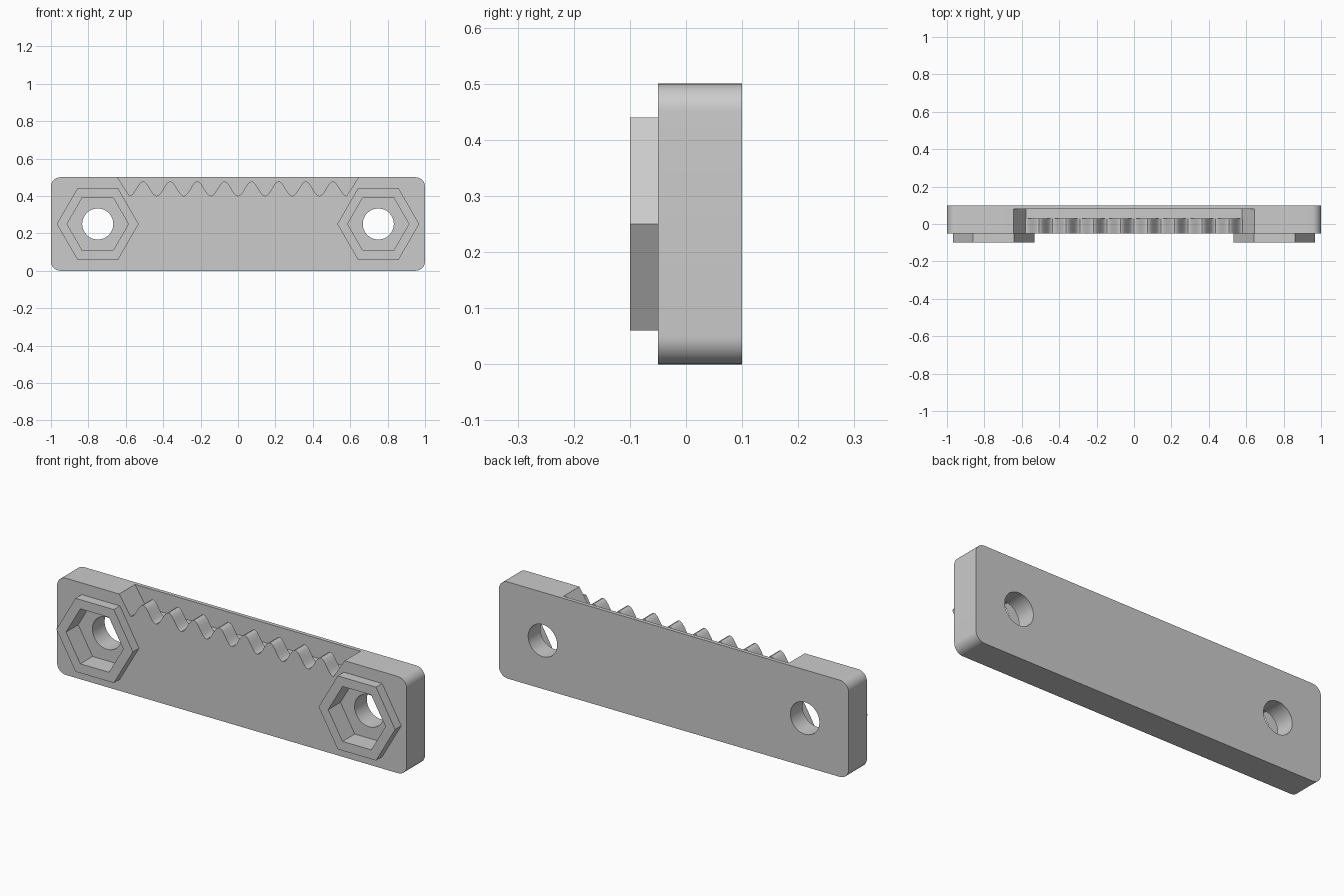
import bpy
import bmesh
import math

cube = bpy.data.objects.get("Cube")
if cube:
    bpy.data.objects.remove(cube, do_unlink=True)

grey = bpy.data.materials.new("light grey")
grey.use_nodes = True
colour = (0.6, 0.6, 0.6, 1)
grey.diffuse_color = colour
grey.node_tree.nodes["Principled BSDF"].inputs["Base Color"].default_value = colour


def prism(name, outline, y0, y1):
    """Extrude an x-z outline from y0 to y1."""
    bm = bmesh.new()
    face = bm.faces.new([bm.verts.new((x, y0, z)) for x, z in outline])
    new = bmesh.ops.extrude_face_region(bm, geom=[face])["geom"]
    moved = [v for v in new if isinstance(v, bmesh.types.BMVert)]
    bmesh.ops.translate(bm, verts=moved, vec=(0, y1 - y0, 0))
    bmesh.ops.recalc_face_normals(bm, faces=bm.faces)
    mesh = bpy.data.meshes.new(name)
    bm.to_mesh(mesh)
    bm.free()
    mesh.materials.append(grey)
    obj = bpy.data.objects.new(name, mesh)
    bpy.context.collection.objects.link(obj)
    return obj


def ring(cx, cz, radius, sides):
    steps = [math.tau * i / sides for i in range(sides)]
    return [(cx + radius * math.cos(a), cz + radius * math.sin(a)) for a in steps]


def combine(target, tool, operation):
    """Apply a boolean and remove the tool."""
    tool.hide_render = True
    mod = target.modifiers.new("boolean", "BOOLEAN")
    mod.operation = operation
    mod.solver = "EXACT"
    mod.object = tool
    bpy.context.view_layer.objects.active = target
    bpy.ops.object.modifier_apply(modifier=mod.name)
    bpy.data.objects.remove(tool, do_unlink=True)


# Plate with rounded corners
R, SEG, MID = 0.05, 10, 0.25
outline = []
for k, (sx, sz) in enumerate([(1, 1), (-1, 1), (-1, -1), (1, -1)]):
    for i in range(SEG + 1):
        a = (k + i / SEG) * math.pi / 2
        outline.append((sx * (1 - R) + R * math.cos(a),
                        MID + sz * (MID - R) + R * math.sin(a)))
plate = prism("rack_plate", outline, -0.05, 0.1)

# Slot behind the teeth, with sloped ends
HALF, ROOT, TIP, SLOPE = 0.58, 0.4, 0.478, 0.65


def end_x(z):
    return HALF + (z - ROOT) * SLOPE


floor, above = ROOT - 0.002, 0.6
slot = [(-end_x(above), above), (-end_x(floor), floor),
        (end_x(floor), floor), (end_x(above), above)]
combine(plate, prism("slot_cutter", slot, 0.03, 0.08), "DIFFERENCE")

# Row of eight rounded teeth
TEETH, STEPS = 8, 16
waves = [(-end_x(above), above)]
for i in range(TEETH * STEPS + 1):
    x = -HALF + 2 * HALF * i / (TEETH * STEPS)
    z = ROOT + (TIP - ROOT) * (1 - math.cos(math.tau * i / STEPS)) / 2
    waves.append((x, z))
waves.append((end_x(above), above))
combine(plate, prism("teeth_cutter", waves, -0.1, 0.05), "DIFFERENCE")

# Hexagonal nut holders with pocket and bolt hole
for x in (-0.75, 0.75):
    combine(plate, prism("nut_boss", ring(x, MID, 0.219, 6), -0.1, 0.02), "UNION")
    combine(plate, prism("pocket_cutter", ring(x, MID, 0.164, 6), -0.2, 0), "DIFFERENCE")
    combine(plate, prism("hole_cutter", ring(x, MID, 0.083, 48), -0.2, 0.2), "DIFFERENCE")

# Smooth the curved walls, keep the edges crisp
bpy.ops.object.select_all(action="DESELECT")
plate.select_set(True)
bpy.context.view_layer.objects.active = plate
bpy.ops.object.shade_smooth_by_angle(angle=math.radians(30))
